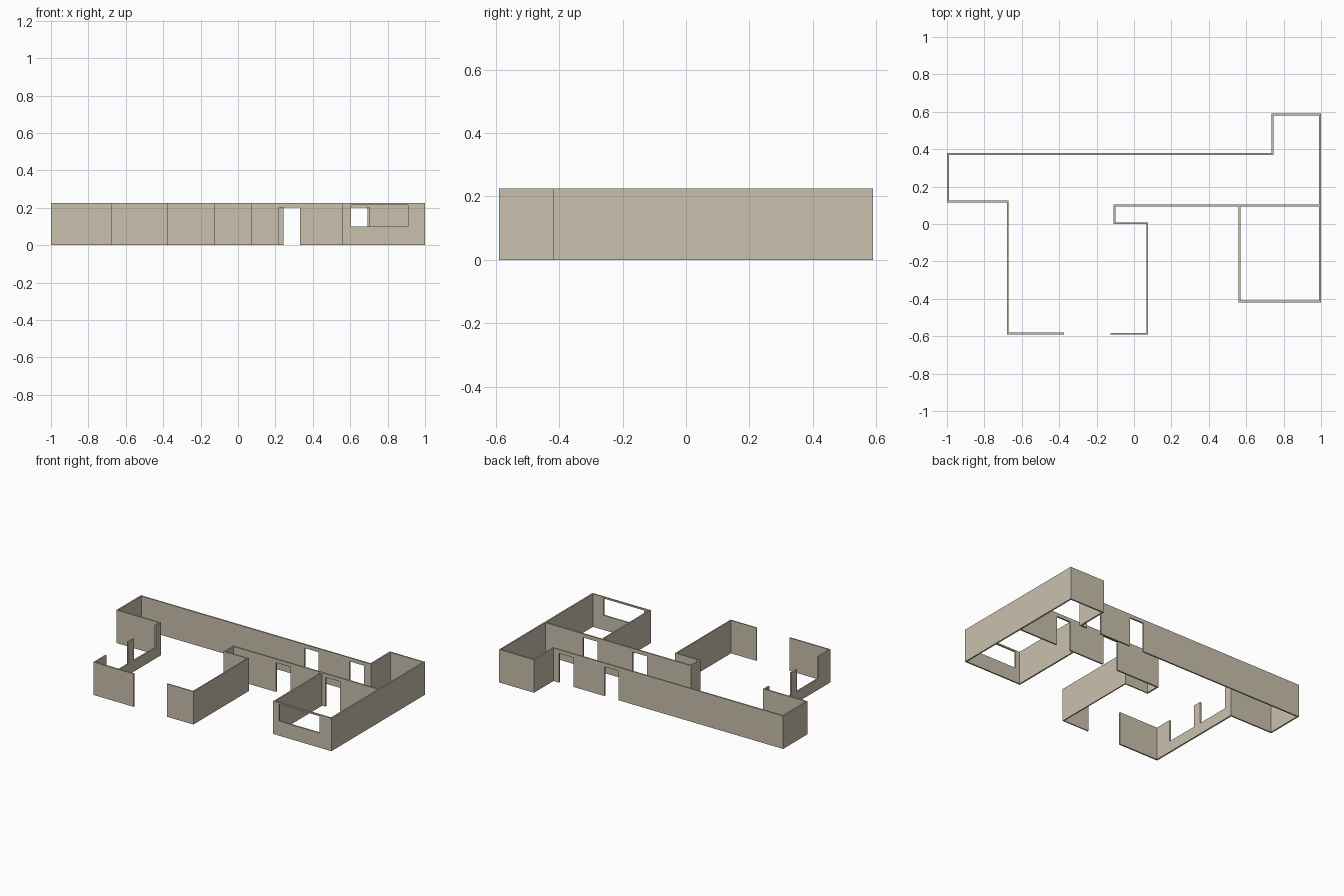
import bpy, bmesh

if "Cube" in bpy.data.objects:
    bpy.data.objects.remove(bpy.data.objects["Cube"])

HEIGHT = 0.225
T = 0.01  # wall thickness

plaster = bpy.data.materials.new("warm plaster")
plaster.diffuse_color = (0.59, 0.53, 0.42, 1)
plaster.use_nodes = True
plaster.node_tree.nodes["Principled BSDF"].inputs["Base Color"].default_value = plaster.diffuse_color


def wall(name, axis, pos, a, b, openings=(), t=T):
    """Wall along 'x' or 'y' from a to b, centred at pos; openings are (start, end, bottom, top)."""
    us = sorted({a, b, *(v for o in openings for v in o[:2])})
    zs = sorted({0, HEIGHT, *(v for o in openings for v in o[2:])})
    place = (lambda u, z: (u, pos - t / 2, z)) if axis == "x" else (lambda u, z: (pos - t / 2, u, z))
    bm = bmesh.new()
    grid = {(u, z): bm.verts.new(place(u, z)) for u in us for z in zs}
    # Elevation of the wall with the openings left out
    for u0, u1 in zip(us, us[1:]):
        for z0, z1 in zip(zs, zs[1:]):
            um, zm = (u0 + u1) / 2, (z0 + z1) / 2
            if any(o[0] < um < o[1] and o[2] < zm < o[3] for o in openings):
                continue
            bm.faces.new([grid[u0, z0], grid[u1, z0], grid[u1, z1], grid[u0, z1]])
    bmesh.ops.delete(bm, geom=[v for v in bm.verts if not v.link_faces], context="VERTS")
    # Give the wall its thickness
    ext = bmesh.ops.extrude_face_region(bm, geom=bm.faces[:], use_keep_orig=True)
    moved = [g for g in ext["geom"] if isinstance(g, bmesh.types.BMVert)]
    bmesh.ops.translate(bm, verts=moved, vec=(0, t, 0) if axis == "x" else (t, 0, 0))
    bmesh.ops.recalc_face_normals(bm, faces=bm.faces[:])
    mesh = bpy.data.meshes.new(name)
    bm.to_mesh(mesh)
    bm.free()
    mesh.materials.append(plaster)
    bpy.context.collection.objects.link(bpy.data.objects.new(name, mesh))


def door(a, b):
    return (a, b, 0, 0.2)


# Walls running left to right
wall("rear_alcove_wall", "x", 0.585, 0.735, 1.0)
wall("long_back_wall", "x", 0.375, -1.0, 0.745, [door(0.243, 0.35), door(0.583, 0.693)])
wall("left_step_wall", "x", 0.12, -1.0, -0.67)
wall("inner_hall_wall", "x", 0.099, -0.11, 0.99, [door(0.22, 0.332), door(0.594, 0.704)])
wall("inner_step_wall", "x", 0.004, -0.11, 0.076, t=0.008)
wall("right_room_front_wall", "x", -0.415, 0.56, 1.0, [(0.603, 0.91, 0.1, 0.215)])
wall("front_wall_left", "x", -0.585, -0.68, -0.375)
wall("front_wall_right", "x", -0.586, -0.125, 0.076, t=0.008)

# Walls running front to back
wall("right_outer_wall", "y", 0.995, -0.41, 0.58)
wall("rear_alcove_side_wall", "y", 0.74, 0.38, 0.58)
wall("left_outer_wall", "y", -0.995, 0.125, 0.37)
wall("left_window_wall", "y", -0.675, -0.58, 0.115,
     [(-0.46, -0.228, 0.075, HEIGHT), (-0.168, 0.07, 0.075, HEIGHT)])
wall("inner_step_side_wall", "y", -0.105, 0.008, 0.094)
wall("front_room_side_wall", "y", 0.072, -0.582, 0.0, t=0.008)
wall("right_room_side_wall", "y", 0.565, -0.41, 0.094)
